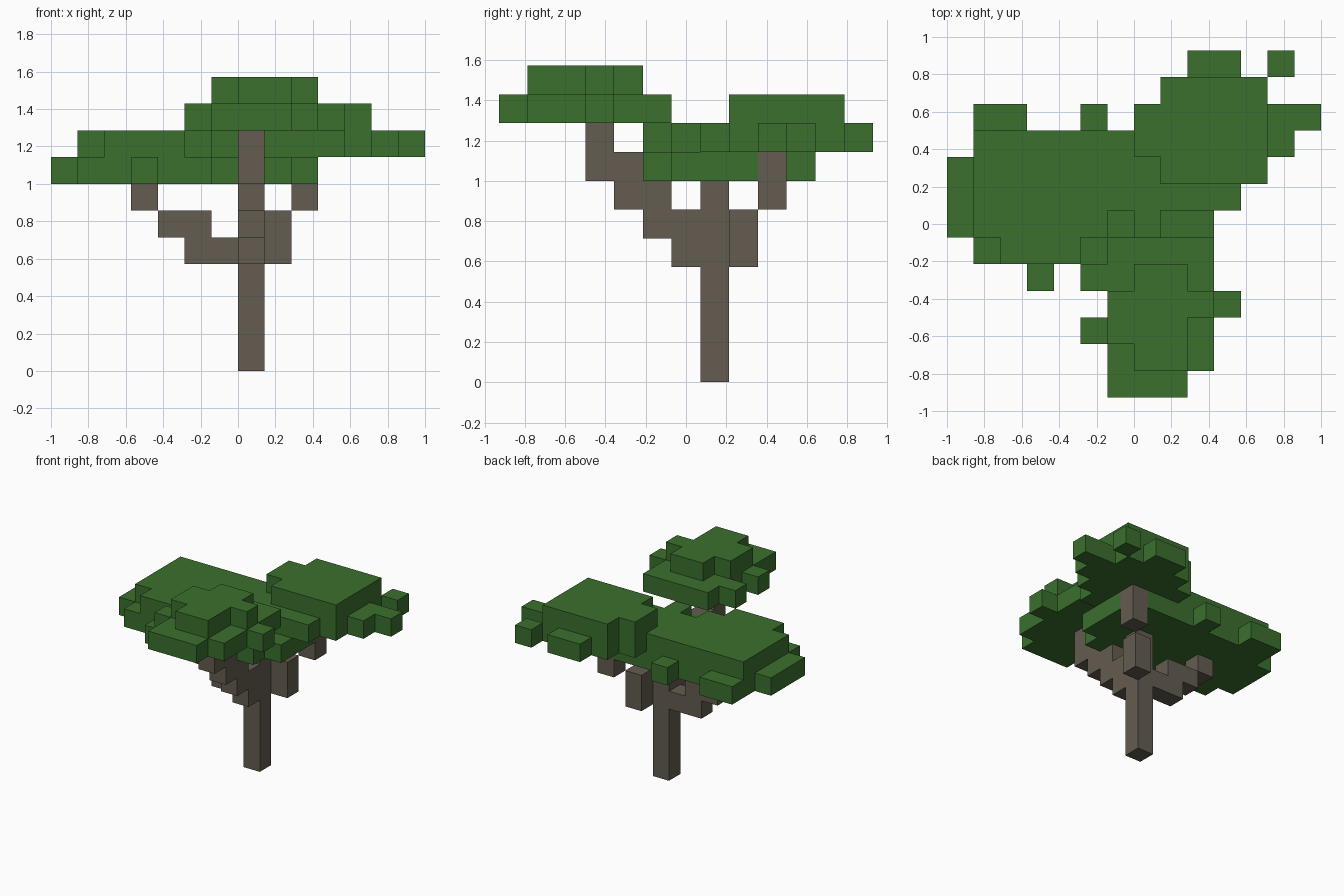
import bpy
import bmesh
from math import radians
from mathutils import Vector

if "Cube" in bpy.data.objects:
    bpy.data.objects.remove(bpy.data.objects["Cube"], do_unlink=True)

CELL = 1 / 7
ORIGIN = Vector((-7, -6.5, 0))


def make_material(name, color):
    mat = bpy.data.materials.new(name)
    mat.use_nodes = True
    mat.diffuse_color = (*color, 1)
    bsdf = next(n for n in mat.node_tree.nodes if n.type == "BSDF_PRINCIPLED")
    bsdf.inputs["Base Color"].default_value = (*color, 1)
    bsdf.inputs["Roughness"].default_value = 0.9
    return mat


bark = make_material("bark brown", (0.127, 0.107, 0.082))
leaf = make_material("leaf green", (0.043, 0.162, 0.027))


def cells(level, *runs):
    """Cells of one layer; each run is (first x, last x, first y, last y)."""
    return {(x, y, level) for x0, x1, y0, y1 in runs
            for x in range(x0, x1 + 1) for y in range(y0, y1 + 1)}


def build(name, filled, mat):
    """Skin a set of grid cells with only its outer faces."""
    bm = bmesh.new()
    for cell in filled:
        for axis in range(3):
            for sign in (-1, 1):
                near = list(cell)
                near[axis] += sign
                if tuple(near) in filled:
                    continue
                n, u, v = Vector(), Vector(), Vector()
                n[axis] = sign / 2
                u[(axis + 1) % 3] = sign / 2
                v[(axis + 2) % 3] = 1 / 2
                mid = Vector(cell) + Vector((0.5, 0.5, 0.5)) + n
                corners = (mid - u - v, mid + u - v, mid + u + v, mid - u + v)
                bm.faces.new([bm.verts.new((c + ORIGIN) * CELL) for c in corners])
    bmesh.ops.remove_doubles(bm, verts=bm.verts, dist=CELL / 100)
    bmesh.ops.dissolve_limit(bm, angle_limit=radians(1), verts=bm.verts, edges=bm.edges)
    mesh = bpy.data.meshes.new(name)
    bm.to_mesh(mesh)
    bm.free()
    mesh.materials.append(mat)
    bpy.context.collection.objects.link(bpy.data.objects.new(name, mesh))


# Trunk and its three stepped branches
trunk = {(7, 7, z) for z in range(7)}
front_branch = (cells(4, (7, 7, 6, 6)) | cells(5, (7, 7, 5, 6)) | cells(6, (7, 7, 4, 5))
                | cells(7, (7, 7, 3, 4)) | cells(8, (7, 7, 3, 3)))
side_branch = cells(4, (5, 6, 7, 7)) | cells(5, (4, 5, 7, 7)) | cells(6, (3, 3, 7, 7))
back_branch = {(8, 8, 4), (8, 8, 5), (9, 9, 6), (9, 9, 7)}

# Front canopy: small crown on a wider layer with bumps
front_canopy = (
    cells(10, (7, 8, 1, 4), (6, 9, 3, 3), (6, 6, 2, 2))
    | cells(9, (6, 8, 0, 0), (6, 9, 1, 5), (5, 5, 2, 2), (5, 5, 4, 4), (10, 10, 3, 3)))

# Back canopy: solid crown with bumps around its lower layer
crown = ((8, 11, 8, 11), (7, 7, 9, 10))
back_canopy = cells(9, *crown) | cells(
    8, *crown, (9, 10, 7, 7), (9, 10, 12, 12), (12, 12, 9, 10), (13, 13, 10, 10), (12, 12, 12, 12))

# Wide canopy: lowest and largest, fitted around the back canopy
wide_canopy = (
    cells(8, (2, 4, 5, 5), (1, 5, 6, 6), (7, 7, 6, 6), (1, 8, 7, 9))
    | cells(7, (0, 0, 6, 8), (1, 5, 5, 5), (7, 8, 5, 5), (3, 3, 4, 4), (1, 9, 6, 8),
            (1, 8, 9, 9), (1, 2, 10, 10), (5, 5, 10, 10))) - back_canopy

build("trunk", trunk, bark)
build("front_branch", front_branch, bark)
build("side_branch", side_branch, bark)
build("back_branch", back_branch, bark)
build("front_canopy", front_canopy, leaf)
build("back_canopy", back_canopy, leaf)
build("wide_canopy", wide_canopy, leaf)
